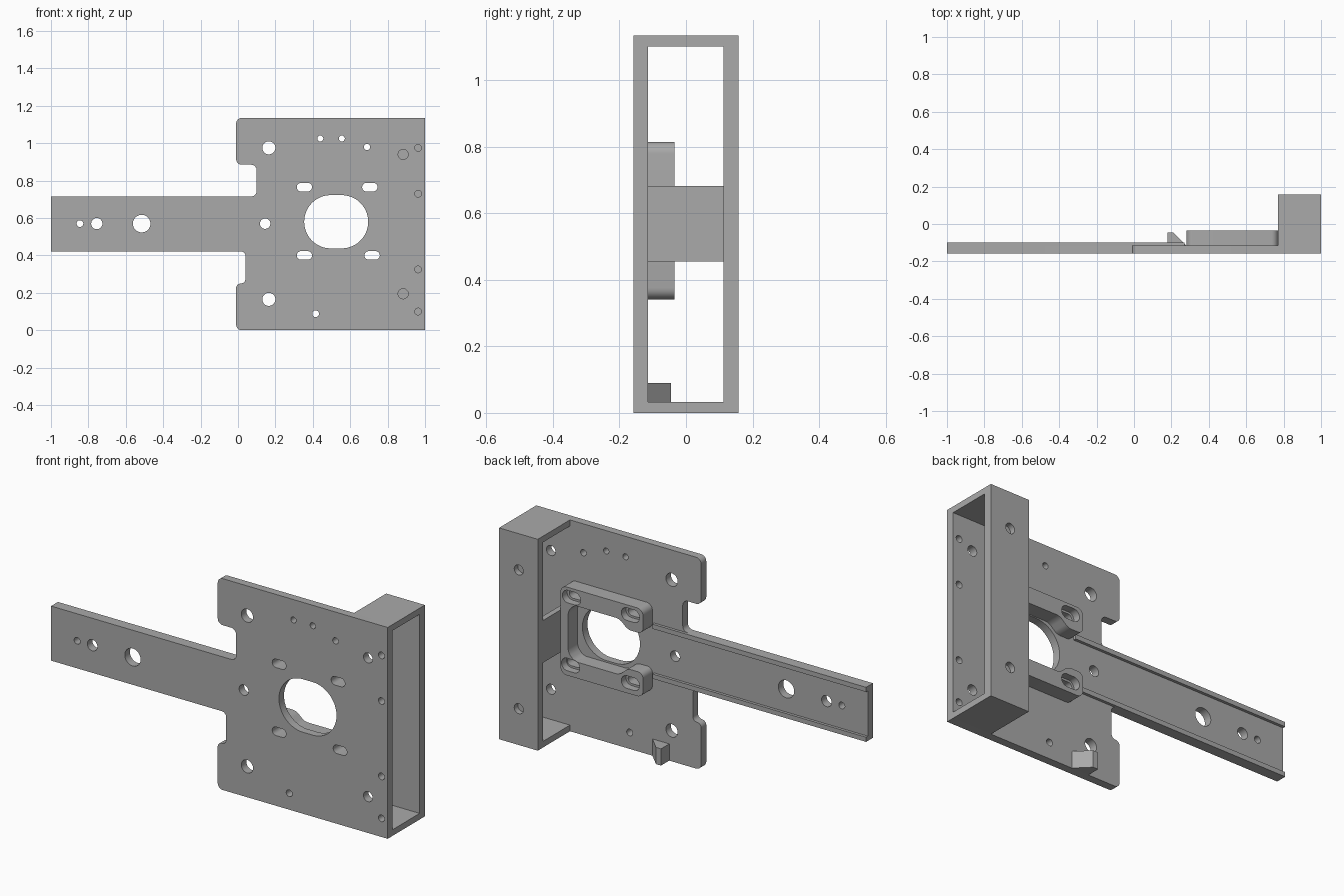
import bpy
import bmesh
from math import sin, cos, pi
from mathutils import Vector, Matrix

cube = bpy.data.objects.get("Cube")
if cube:
    bpy.data.objects.remove(cube, do_unlink=True)

metal = bpy.data.materials.new("plain grey metal")
grey = (0.4, 0.4, 0.4, 1)
metal.use_nodes = True
metal.diffuse_color = grey
metal.node_tree.nodes["Principled BSDF"].inputs["Base Color"].default_value = grey


def rounded(corners, steps=6):
    """Outline from (x, z, radius) corners."""
    pts = []
    for i, (x, z, r) in enumerate(corners):
        p = Vector((x, z))
        if r == 0:
            pts.append(p)
            continue
        before = (Vector(corners[i - 1][:2]) - p).normalized() * r
        after = (Vector(corners[(i + 1) % len(corners)][:2]) - p).normalized() * r
        for k in range(steps + 1):
            a = pi / 2 * k / steps
            pts.append(p + before * (1 - sin(a)) + after * (1 - cos(a)))
    return pts


def slot(x, z, r, half=0.0, n=32):
    """Round hole, or a slot with straight half length along x."""
    pts = []
    for k in range(n):
        a = 2 * pi * (k + 0.5) / n
        pts.append(Vector((x + r * cos(a) + (half if cos(a) > 0 else -half), z + r * sin(a))))
    return pts


def rect(x0, x1, z0, z1):
    return [Vector(p) for p in ((x0, z0), (x1, z0), (x1, z1), (x0, z1))]


def slab(name, outline, holes, lo, hi, axis="y"):
    """Filled profile with holes, extruded from lo to hi along y or z."""
    curve = bpy.data.curves.new(name, "CURVE")
    curve.dimensions = "2D"
    curve.fill_mode = "BOTH"
    curve.extrude = (hi - lo) / 2
    for pts in [outline] + holes:
        s = curve.splines.new("POLY")
        s.points.add(len(pts) - 1)
        for sp, p in zip(s.points, pts):
            sp.co = (p.x, p.y, 0, 1)
        s.use_cyclic_u = True
    temp = bpy.data.objects.new(name + "_profile", curve)
    mesh = bpy.data.meshes.new_from_object(temp)
    bpy.data.objects.remove(temp)
    bpy.data.curves.remove(curve)
    mid = (lo + hi) / 2
    if axis == "y":
        mesh.transform(Matrix.Translation((0, mid, 0)) @ Matrix.Rotation(pi / 2, 4, "X"))
    else:
        mesh.transform(Matrix.Translation((0, 0, mid)))
    bm = bmesh.new()
    bm.from_mesh(mesh)
    bmesh.ops.remove_doubles(bm, verts=bm.verts, dist=1e-5)
    bmesh.ops.recalc_face_normals(bm, faces=bm.faces)
    bm.to_mesh(mesh)
    bm.free()
    mesh.name = name
    mesh.materials.clear()
    mesh.materials.append(metal)
    ob = bpy.data.objects.new(name, mesh)
    bpy.context.collection.objects.link(ob)
    bpy.ops.object.select_all(action="DESELECT")
    ob.select_set(True)
    bpy.context.view_layer.objects.active = ob
    bpy.ops.object.shade_smooth_by_angle(angle=0.6)
    return ob


FRONT, BACK = -0.158, 0.158
INNER, BACK_INNER = -0.115, 0.113
TOP, WALL = 1.135, 0.033
BOX = 0.77

# Main plate with its long arm and two notches
plate = rounded([
    (-0.01, 0, 0.03), (1, 0, 0), (1, TOP, 0), (-0.01, TOP, 0.03),
    (-0.01, 0.885, 0.03), (0.1, 0.885, 0.03), (0.1, 0.715, 0.03),
    (-1, 0.715, 0), (-1, 0.422, 0), (0.04, 0.422, 0.025),
    (0.04, 0.25, 0.025), (-0.01, 0.25, 0.025)])
round_holes = [
    (-0.845, 0.57, 0.018), (-0.755, 0.57, 0.03), (-0.515, 0.57, 0.047),
    (0.145, 0.57, 0.028), (0.165, 0.975, 0.035), (0.165, 0.165, 0.035),
    (0.44, 1.025, 0.016), (0.555, 1.025, 0.016), (0.69, 0.98, 0.017),
    (0.415, 0.088, 0.018)]
round_holes += [(0.963, z, 0.018) for z in (0.1, 0.325, 0.73, 0.975)]
box_holes = [slot(0.883, z, 0.027) for z in (0.195, 0.94)]
slot_spots = [(0.355, 0.765), (0.705, 0.765), (0.355, 0.4), (0.717, 0.4)]
bolt_slots = [slot(x, z, 0.023, 0.018) for x, z in slot_spots]
window = slot(0.525, 0.58, 0.1425, 0.0285, 64)
slab("main_plate", plate,
     [slot(*h) for h in round_holes] + box_holes + bolt_slots + [window], FRONT, INNER)

# Rectangular tube behind the plate edge, with blind holes in the back wall
slab("tube_back_inner", rect(BOX, 1, 0, TOP), [], BACK_INNER, BACK - 0.03)
slab("tube_back_outer", rect(BOX, 1, 0, TOP), box_holes, BACK - 0.03, BACK)
for name, z in (("tube_bottom", 0), ("tube_top", TOP - WALL)):
    slab(name, rect(BOX, 1, z, z + WALL), [], INNER, BACK_INNER)
slab("tube_web", rect(BOX, 0.8, 0.455, 0.682), [], INNER, BACK_INNER)

# Raised rails along the arm edges
for name, z in (("lower_rail", 0.422), ("upper_rail", 0.69)):
    slab(name, rect(-1, 0.27, z, z + 0.025), [], INNER, -0.1)

# U-shaped mount with counterbored slots, mirrored about its middle height
MID = 0.578
half = [(0.28, 0.237, 0.035), (0.28, 0.105, 0.03), (0.37, 0.105, 0.02),
        (0.42, 0.15, 0.02), (0.69, 0.15, 0.02), (0.725, 0.11, 0.02)]
upper = [(x, MID + d, r) for x, d, r in half]
lower = [(x, MID - d, r) for x, d, r in reversed(half)]
mount = rounded(upper + lower + [(BOX, MID - 0.237, 0.035), (BOX, MID + 0.237, 0.035)])
pockets = [slot(min(x, 0.71), z, 0.034, 0.02) for x, z in slot_spots]
slab("mount_base", mount, bolt_slots, INNER, -0.075)
slab("mount_top", mount, pockets, -0.075, -0.035)

# Small wedge stop at the bottom edge
wedge = [Vector(p) for p in ((0.18, INNER), (0.28, INNER), (0.21, -0.045), (0.18, -0.045))]
slab("wedge_stop", wedge, [], 0, 0.09, axis="z")
